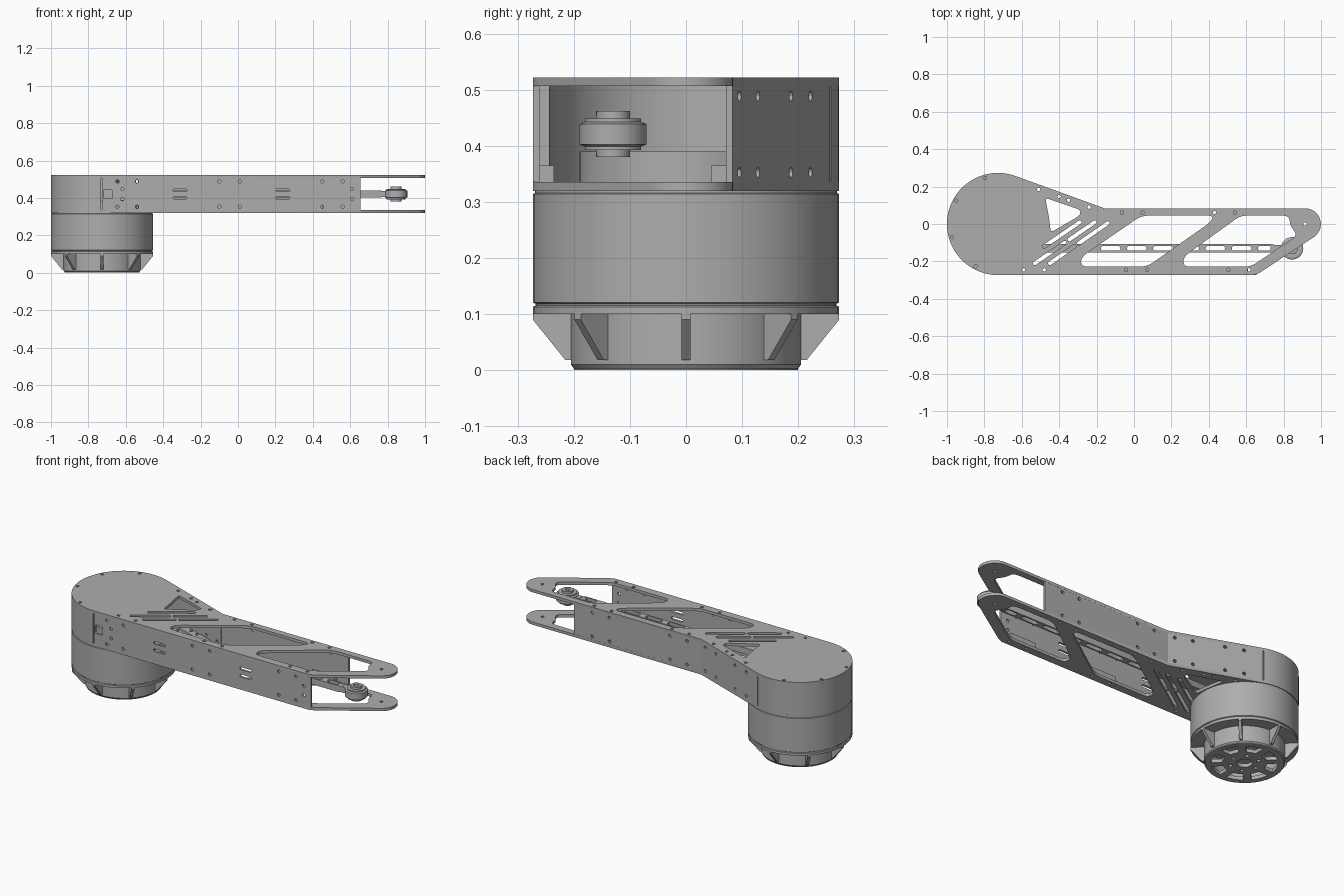
import bpy, bmesh
from math import cos, sin, pi, radians, atan2, hypot
from mathutils import Matrix, Vector

if "Cube" in bpy.data.objects:
    bpy.data.objects.remove(bpy.data.objects["Cube"])

grey = bpy.data.materials.new("machined grey")
grey.use_nodes = True
grey.diffuse_color = (0.42, 0.42, 0.42, 1)
grey.node_tree.nodes["Principled BSDF"].inputs["Base Color"].default_value = grey.diffuse_color

CX, R = -0.727, 0.273          # motor axis and housing radius
Z0, Z1, T = 0.319, 0.522, 0.016  # bottom, top and thickness of the arm plates
ZM = (Z0 + Z1) / 2
BEND = (-0.155, 0.083)         # where the rear wall bends
TAN = radians(70.1)            # where the slanted wall leaves the round housing


def finish(name, mesh):
    ob = bpy.data.objects.new(name, mesh)
    bpy.context.collection.objects.link(ob)
    mesh.materials.clear()
    mesh.materials.append(grey)
    bpy.ops.object.select_all(action='DESELECT')
    ob.select_set(True)
    bpy.context.view_layer.objects.active = ob
    bpy.ops.object.shade_smooth_by_angle(angle=radians(30))
    return ob


def arc(cx, cy, r, a0=0.0, a1=2 * pi, n=12, closed=True):
    m = n if closed else n - 1
    return [(cx + r * cos(a0 + (a1 - a0) * i / m), cy + r * sin(a0 + (a1 - a0) * i / m))
            for i in range(n)]


def rounded(points, r):
    """Polygon with its corners rounded."""
    out = []
    for i, p in enumerate(points):
        p = Vector(p)
        a, b = Vector(points[i - 1]) - p, Vector(points[(i + 1) % len(points)]) - p
        s = p + a.normalized() * min(r, a.length * 0.45)
        e = p + b.normalized() * min(r, b.length * 0.45)
        for k in range(5):
            t = k / 4
            out.append(tuple(s * (1 - t) ** 2 + p * 2 * t * (1 - t) + e * t * t))
    return out


def slot(x0, y0, x1, y1, w):
    a = atan2(y1 - y0, x1 - x0)
    return (arc(x1, y1, w / 2, a - pi / 2, a + pi / 2, 6, False)
            + arc(x0, y0, w / 2, a + pi / 2, a + 3 * pi / 2, 6, False))


def plate(name, loops, thick, matrix):
    """Flat sheet: first loop is the outline, the rest are openings."""
    cu = bpy.data.curves.new(name, 'CURVE')
    cu.dimensions, cu.fill_mode, cu.extrude = '2D', 'BOTH', thick / 2
    for loop in loops:
        sp = cu.splines.new('POLY')
        sp.points.add(len(loop) - 1)
        for pt, (x, y) in zip(sp.points, loop):
            pt.co = (x, y, 0, 1)
        sp.use_cyclic_u = True
    tmp = bpy.data.objects.new("tmp", cu)
    bpy.context.collection.objects.link(tmp)
    dg = bpy.context.evaluated_depsgraph_get()
    mesh = bpy.data.meshes.new_from_object(tmp.evaluated_get(dg))
    bpy.data.objects.remove(tmp)
    bm = bmesh.new()
    bm.from_mesh(mesh)
    bmesh.ops.remove_doubles(bm, verts=bm.verts, dist=1e-5)
    bmesh.ops.transform(bm, matrix=matrix, verts=bm.verts)
    bmesh.ops.recalc_face_normals(bm, faces=bm.faces)
    bm.to_mesh(mesh)
    bm.free()
    return finish(name, mesh)


def lathe(name, profile, cx, cy, n=96):
    """Spin a closed (radius, z) profile about a vertical axis."""
    bm = bmesh.new()
    vs = [bm.verts.new((r, 0, z)) for r, z in profile]
    es = [bm.edges.new((vs[i - 1], vs[i])) for i in range(len(vs))]
    bmesh.ops.spin(bm, geom=vs + es, cent=(0, 0, 0), axis=(0, 0, 1), angle=2 * pi, steps=n)
    bmesh.ops.remove_doubles(bm, verts=bm.verts, dist=1e-5)
    bmesh.ops.translate(bm, vec=(cx, cy, 0), verts=bm.verts)
    bmesh.ops.recalc_face_normals(bm, faces=bm.faces)
    mesh = bpy.data.meshes.new(name)
    bm.to_mesh(mesh)
    bm.free()
    return finish(name, mesh)


def flat(z):
    return Matrix.Translation((0, 0, z))


def upright(x, y, angle=0.0):
    """Places a sheet so that its y runs up and its x runs along the angle."""
    return Matrix.Translation((x, y, 0)) @ Matrix.Rotation(angle, 4, 'Z') @ Matrix.Rotation(pi / 2, 4, 'X')


def rect(x0, y0, x1, y1):
    return [(x0, y0), (x1, y0), (x1, y1), (x0, y1)]


# Top and bottom arm plates with lightening windows, slits and screw holes
outline = (arc(CX, 0, R, TAN, 3 * pi / 2, 60, False)
           + [(0.64, -R), (0.67, -0.262)]
           + arc(0.915, 0, 0.084, radians(-54), pi / 2, 16, False) + [BEND])
windows = [
    rounded([(0.04, 0.045), (0.425, 0.045), (0.41, 0.01), (0.07, -0.228), (-0.285, -0.228), (-0.28, -0.175)], 0.04),
    rounded([(0.57, 0.045), (0.83, 0.045), (0.835, -0.01), (0.875, -0.06), (0.625, -0.228),
             (0.265, -0.228), (0.265, -0.175)], 0.035),
    rounded([(-0.475, 0.14), (-0.285, 0.075), (-0.29, 0.045), (-0.445, -0.045), (-0.455, 0.04)], 0.02)]
slits = [slot(*s, 0.02) for s in (
    (-0.48, -0.12, -0.29, 0.01), (-0.53, -0.21, -0.37, -0.1), (-0.345, -0.083, -0.21, 0.01),
    (-0.45, -0.21, -0.32, -0.12), (-0.295, -0.103, -0.14, 0.005))]
spots = [(x, 0.062) for x in (-0.065, 0.045, 0.43, 0.54)]
spots += [(x, -0.245) for x in (-0.59, -0.48, -0.043, 0.07, 0.505, 0.615)]
spots += [(-0.51, 0.185), (-0.4, 0.147), (-0.35, 0.127), (-0.24, 0.09), (0.915, 0)]
spots += [(CX + 0.256 * cos(a), 0.256 * sin(a)) for a in map(radians, (106, 151, 196, 242))]
holes = [arc(x, y, 0.009) for x, y in spots]
for name, z in (("bottom_plate", Z0 + T / 2), ("top_plate", Z1 - T / 2)):
    plate(name, [outline] + windows + slits + holes, T, flat(z))

# Front wall with slots, screw holes and the notch beside the housing
lo, hi = Z0 + T, Z1 - T
rows = (ZM - 0.068, ZM + 0.068)
pins = [arc(x, z, 0.009) for x in (-0.645, -0.54, -0.1, 0.01, 0.45, 0.56) for z in rows]
pins += [arc(x, ZM + s * 0.027, 0.009) for x in (-0.618, 0.61) for s in (-1, 1)]
vents = [slot(x - 0.03, ZM + s * 0.021, x + 0.03, ZM + s * 0.021, 0.015)
         for x in (-0.31, 0.24) for s in (-1, 1)]
notch = rounded(rect(-0.72, ZM - 0.025, -0.672, ZM + 0.025), 0.01)
plate("front_wall", [rect(-0.727, lo, 0.655, hi), notch] + pins + vents, 0.012, upright(0, -R + 0.006))

# Rear walls: the straight one and the slanted one
pins = [arc(x, z, 0.009) for x in (-0.065, 0.045, 0.43, 0.54) for z in rows]
plate("rear_wall", [rect(BEND[0], lo, 0.655, hi)] + pins, 0.012, upright(0, BEND[1] - 0.006))
tx, ty = CX + R * cos(TAN), R * sin(TAN)
run = hypot(BEND[0] - tx, BEND[1] - ty)
pins = [arc(run * f, z, 0.009) for f in (0.2, 0.4, 0.74, 0.93) for z in rows]
n = Vector((-cos(TAN), -sin(TAN))) * 0.006
plate("slanted_wall", [rect(0, lo, run, hi)] + pins, 0.012,
      upright(tx + n.x, ty + n.y, atan2(BEND[1] - ty, BEND[0] - tx)))

# Round housing wall
shell = arc(CX, 0, R, TAN + 0.02, 3 * pi / 2 - 0.02, 64, False)
shell += arc(CX, 0, R - 0.03, 3 * pi / 2 - 0.02, TAN + 0.02, 64, False)
plate("housing_wall", [shell], hi - lo, flat(ZM))

# Corner brackets inside the walls
for i, x in enumerate((-0.08, 0.45)):
    plate(f"front_bracket_{i}", [rect(x, -0.262, x + 0.16, -0.235)], 0.03, flat(lo + 0.015))
    plate(f"rear_bracket_{i}", [rect(x, 0.045, x + 0.13, 0.072)], 0.03, flat(lo + 0.015))

# Motor drum with its seams
lathe("motor_drum", [(0, 0.1), (R, 0.1), (R, 0.113), (R - 0.005, 0.115), (R - 0.005, 0.118), (R, 0.121),
                     (R, 0.314), (R - 0.004, 0.316), (R - 0.004, Z0), (0, Z0)], CX, 0)

# Motor base: hollow core, spoked face and cooling ribs
lathe("motor_core", [(0.185, 0.003), (0.2, 0.003), (0.205, 0.01), (0.205, 0.101), (0.185, 0.101)], CX, 0)
cuts = [arc(0, 0, 0.04, n=24)]
for k in range(8):
    a = k * pi / 4 + pi / 8
    cuts.append(rounded(arc(0, 0, 0.17, a - 0.28, a + 0.28, 6, False)
                        + arc(0, 0, 0.112, a + 0.22, a - 0.22, 4, False), 0.01))
cuts += [arc(0.075 * cos(k * pi / 3), 0.075 * sin(k * pi / 3), 0.011) for k in range(6)]
plate("motor_face", [arc(0, 0, 0.2, n=64)] + cuts, 0.02, Matrix.Translation((CX, 0, 0.01)))
for k in range(8):
    plate(f"cooling_rib_{k}", [[(0.19, 0.018), (0.215, 0.018), (R, 0.09), (R, 0.101), (0.19, 0.101)]],
          0.016, upright(CX, 0, k * pi / 4))

# Crank hub inside the housing
lathe("crank_hub", [(0, lo), (0.19, lo), (0.19, 0.39), (0, 0.39)], CX, 0, 64)

# Slotted push rod with a bearing at its tip
BX, BY = 0.845, -0.13
rod = slot(-0.62, BY, 0.74, BY, 0.044)
gaps = [slot(-0.165 + 0.14 * k, BY, -0.085 + 0.14 * k, BY, 0.026) for k in range(7)]
plate("push_rod", [rod] + gaps, 0.036, flat(ZM))
plate("rod_neck", [rect(0.73, BY - 0.018, 0.8, BY + 0.018)], 0.032, flat(ZM))
lathe("bearing_ring", [(0.03, ZM - 0.028), (0.05, ZM - 0.028), (0.05, ZM - 0.022), (0.06, ZM - 0.018),
                       (0.06, ZM + 0.018), (0.05, ZM + 0.022), (0.05, ZM + 0.028), (0.03, ZM + 0.028)], BX, BY, 48)
lathe("bearing_bush", [(0.014, ZM - 0.041), (0.03, ZM - 0.041), (0.031, ZM), (0.03, ZM + 0.041),
                       (0.014, ZM + 0.041)], BX, BY, 32)
